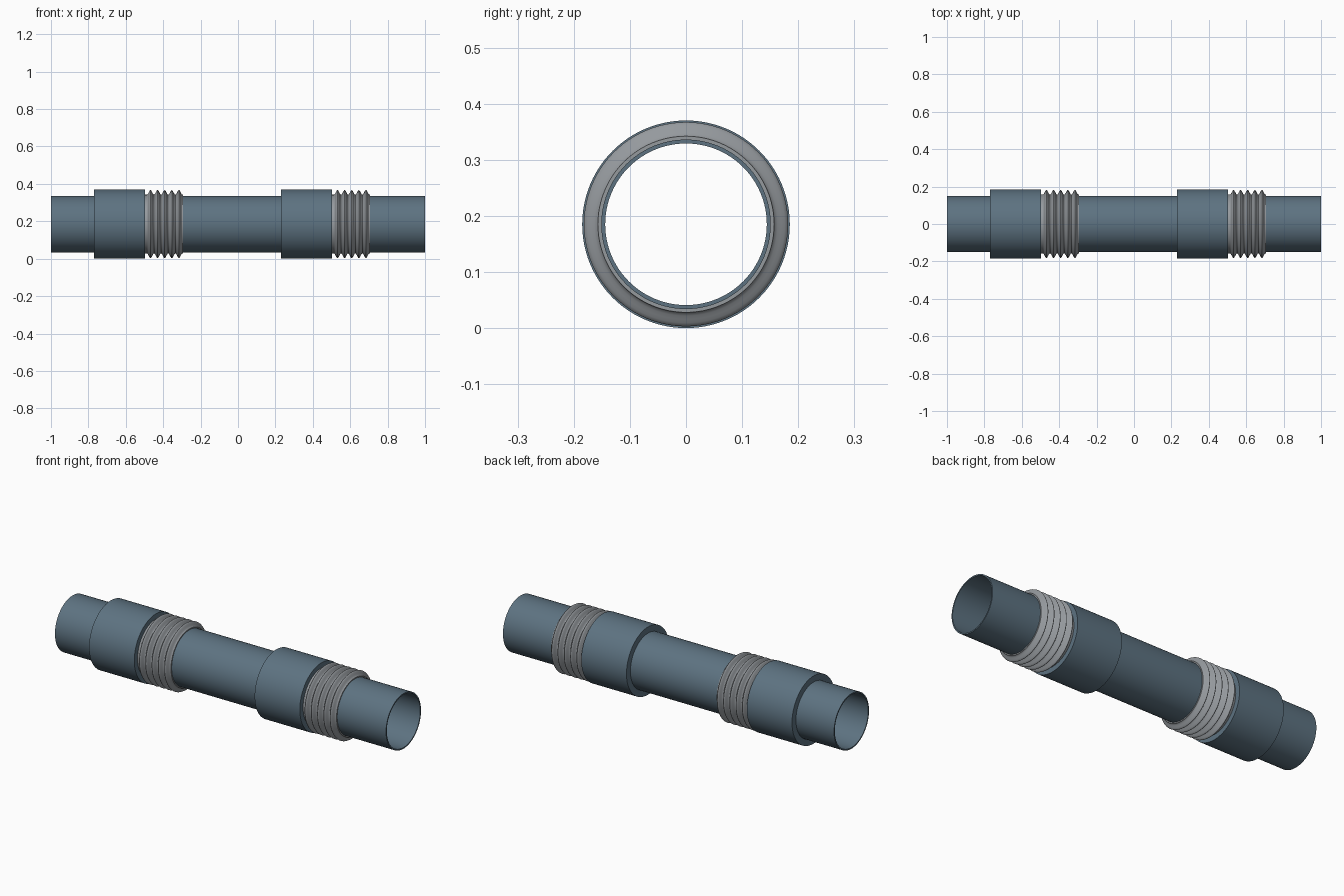
import bpy, bmesh, math

if "Cube" in bpy.data.objects:
    bpy.data.objects.remove(bpy.data.objects["Cube"])

CENTRE_Z = 0.185
SEGMENTS = 96


def material(name, colour):
    mat = bpy.data.materials.new(name)
    mat.diffuse_color = colour
    mat.use_nodes = True
    mat.node_tree.nodes["Principled BSDF"].inputs["Base Color"].default_value = mat.diffuse_color
    return mat


def lathe(name, profile, x, mat):
    """Revolve a closed (x, radius) profile around the pipe axis."""
    bm = bmesh.new()
    rings = []
    for i in range(SEGMENTS):
        a = 2 * math.pi * i / SEGMENTS
        rings.append([bm.verts.new((px, r * math.cos(a), r * math.sin(a)))
                      for px, r in profile])
    n = len(profile)
    for i in range(SEGMENTS):
        a, b = rings[i], rings[(i + 1) % SEGMENTS]
        for j in range(n):
            k = (j + 1) % n
            bm.faces.new((a[j], a[k], b[k], b[j]))
    bmesh.ops.recalc_face_normals(bm, faces=bm.faces)
    mesh = bpy.data.meshes.new(name)
    bm.to_mesh(mesh)
    bm.free()
    obj = bpy.data.objects.new(name, mesh)
    bpy.context.collection.objects.link(obj)
    obj.location = (x, 0, CENTRE_Z)
    mesh.materials.append(mat)
    bpy.context.view_layer.objects.active = obj
    obj.select_set(True)
    bpy.ops.object.shade_smooth_by_angle(angle=math.radians(35))
    obj.select_set(False)
    return obj


def tube(x0, x1, inner, outer):
    return [(x0, inner), (x1, inner), (x1, outer), (x0, outer)]


steel = material("blue_steel", (0.11, 0.17, 0.22, 1))
bare = material("bare_metal", (0.30, 0.32, 0.34, 1))

# Main pipe, open at both ends
lathe("pipe", tube(-1, 1, 0.144, 0.151), 0, steel)

# Corrugated bellows profile: five rounded ridges between short cuffs
RIDGES, PITCH, STEPS = 5, 0.038, 12
bellows = [(0.27, 0.150), (0.27, 0.157), (0.283, 0.157)]
for s in range(1, RIDGES * STEPS):
    wave = 0.5 - 0.5 * math.cos(2 * math.pi * s / STEPS)
    bellows.append((0.283 + PITCH * s / STEPS, 0.157 + 0.025 * wave))
bellows += [(0.283 + RIDGES * PITCH, 0.157), (0.475, 0.157), (0.475, 0.150)]

# Two joints, each a sleeve followed by its bellows
for side, x in (("left", -0.77), ("right", 0.23)):
    lathe(side + "_sleeve", tube(0, 0.273, 0.150, 0.185), x, steel)
    lathe(side + "_bellows", bellows, x, bare)
